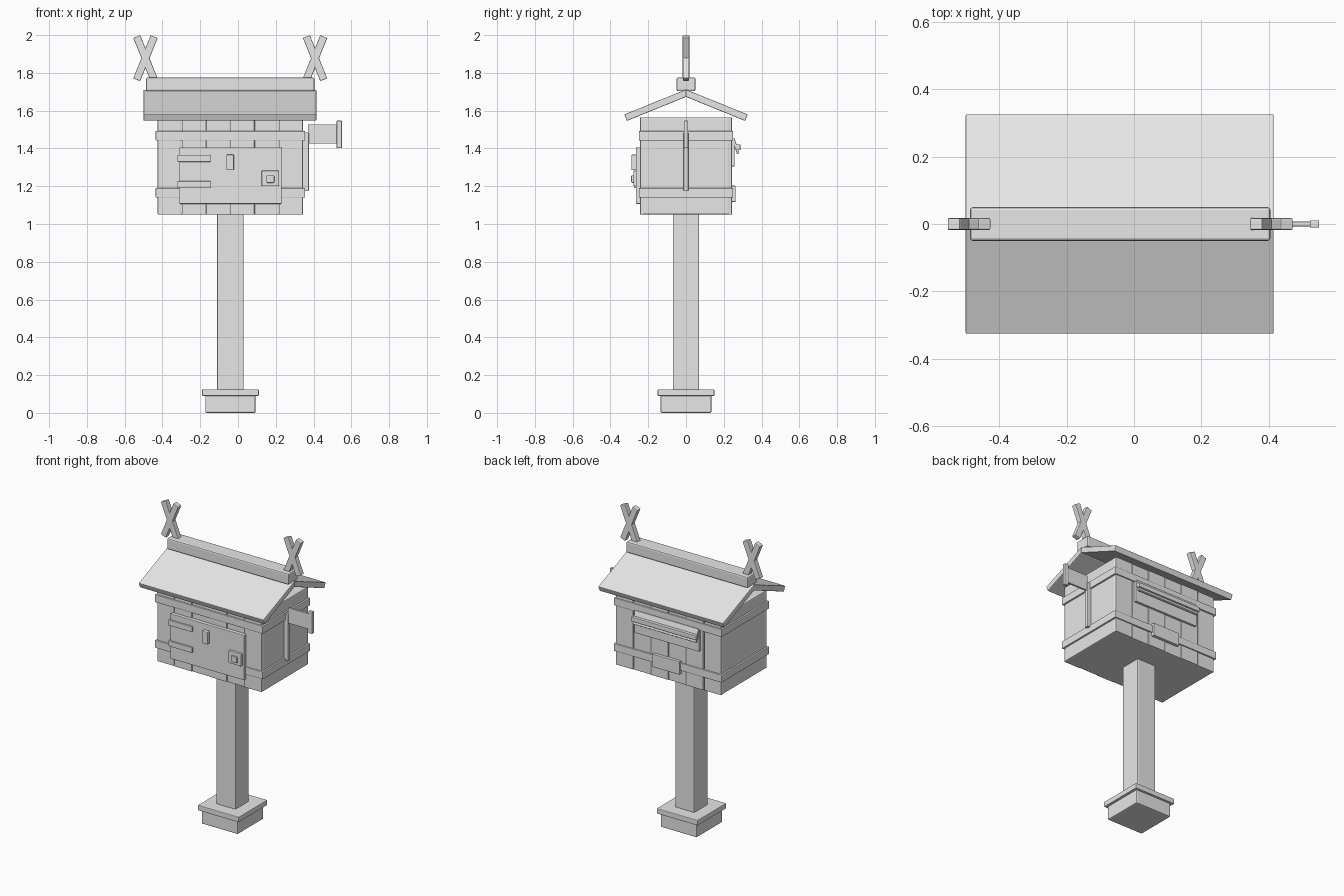
import bpy, bmesh, math
from mathutils import Matrix

if "Cube" in bpy.data.objects:
    bpy.data.objects.remove(bpy.data.objects["Cube"])

grey = bpy.data.materials.new("plain_grey")
grey.diffuse_color = (0.8, 0.8, 0.8, 1)
grey.use_nodes = True
grey.node_tree.nodes["Principled BSDF"].inputs["Base Color"].default_value = grey.diffuse_color
CX = -0.04  # centre line of post and box


def finish(name, bm, bevel):
    bmesh.ops.recalc_face_normals(bm, faces=bm.faces)
    me = bpy.data.meshes.new(name)
    bm.to_mesh(me)
    bm.free()
    me.materials.append(grey)
    ob = bpy.data.objects.new(name, me)
    bpy.context.collection.objects.link(ob)
    if bevel:
        m = ob.modifiers.new("soft_edges", "BEVEL")
        m.width = bevel
        m.segments = 2
    return ob


def box(name, x, y, z, bevel=0.004, rot=None):
    """Box from (min, max) ranges, optionally turned about its own centre."""
    bm = bmesh.new()
    bmesh.ops.create_cube(bm, size=1)
    size = [r[1] - r[0] for r in (x, y, z)]
    bmesh.ops.scale(bm, vec=size, verts=bm.verts)
    ob = finish(name, bm, bevel)
    ob.location = [(r[0] + r[1]) / 2 for r in (x, y, z)]
    if rot:
        ob.rotation_euler = rot
    return ob


def around(c, half):
    return (c - half, c + half)


# Foot and post
box("foot_block", around(CX, 0.133), around(0, 0.135), (0, 0.1), 0.007)
box("foot_cap", around(CX, 0.15), around(0, 0.15), (0.09, 0.125))
box("post", around(CX, 0.07), around(0, 0.07), (0.12, 1.055), 0.006)

# Box core with plank cladding on the front and back
box("box_core", (-0.425, 0.345), around(0, 0.232), (1.05, 1.565), 0.006)
PLANKS, W = 6, 0.77 / 6
for side, label in ((-1, "front"), (1, "back")):
    for i in range(PLANKS):
        x0 = -0.425 + i * W
        out = 0.243 if i % 2 else 0.24
        gap = 0.005 if i == 0 else 0.0015
        box(f"{label}_plank_{i + 1}", (x0, x0 + W - gap),
            sorted((side * 0.225, side * out)), (1.05, 1.565), 0.003)

# Bands wrapped around the box
for name, z in (("lower_band", 1.165), ("upper_band", 1.467)):
    box(name, around(CX, 0.396), around(0, 0.25), around(z, 0.025))

# Door with hinges, handle and lock
box("door", (-0.31, 0.23), (-0.265, -0.238), (1.107, 1.405), 0.003)
for name, z in (("upper_hinge", 1.347), ("lower_hinge", 1.209)):
    box(name, (-0.32, -0.145), (-0.275, -0.25), around(z, 0.018), 0.003)
box("door_handle", (-0.062, -0.022), (-0.289, -0.26), (1.285, 1.367), 0.004)
box("lock_plate", (0.125, 0.217), (-0.279, -0.26), (1.2, 1.283), 0.004)
box("lock_knob", (0.15, 0.192), (-0.29, -0.275), (1.218, 1.258), 0.004)

# Mail slot and name plate on the back
box("slot_frame", (-0.275, 0.20), (0.238, 0.257), (1.305, 1.45), 0.003)
box("slot_flap", (-0.27, 0.195), (0.256, 0.27), (1.37, 1.455), 0.003,
    (math.radians(18), 0, 0))
box("slot_flap_lip", (-0.275, 0.20), (0.265, 0.288), (1.392, 1.422), 0.003)
box("back_plate", (-0.135, 0.065), (0.24, 0.262), (1.117, 1.203), 0.003)

# Signal flag on the right end
box("flag_pole", (0.343, 0.375), around(0, 0.012), (1.175, 1.485), 0.003)
box("flag_arm", (0.37, 0.53), around(0, 0.007), (1.425, 1.527), 0.002)
box("flag_tip", (0.522, 0.55), around(0, 0.011), (1.402, 1.547), 0.003)

# Two roof slopes meeting at the apex
profile = ((0, 1.712), (0.327, 1.58), (0.313, 1.546), (0, 1.673))
for side, name in ((-1, "front_roof"), (1, "back_roof")):
    bm = bmesh.new()
    face = bm.faces.new([bm.verts.new((-0.5, side * y, z)) for y, z in profile])
    ext = bmesh.ops.extrude_face_region(bm, geom=[face])["geom"]
    bmesh.ops.translate(bm, vec=(0.915, 0, 0),
                        verts=[v for v in ext if isinstance(v, bmesh.types.BMVert)])
    finish(name, bm, 0.004)

# Ridge beam with crossed finials at both ends
box("ridge_beam", (-0.487, 0.405), around(0, 0.05), (1.703, 1.775), 0.008)
for cx, label in ((-0.49, "left"), (0.408, "right")):
    for sign, arm in ((1, "a"), (-1, "b")):
        box(f"{label}_finial_{arm}", around(cx, 0.02), around(0, 0.0175 - 0.0005 * (sign < 0)),
            around(1.878, 0.123), 0.004, (0, math.radians(22 * sign), 0))
